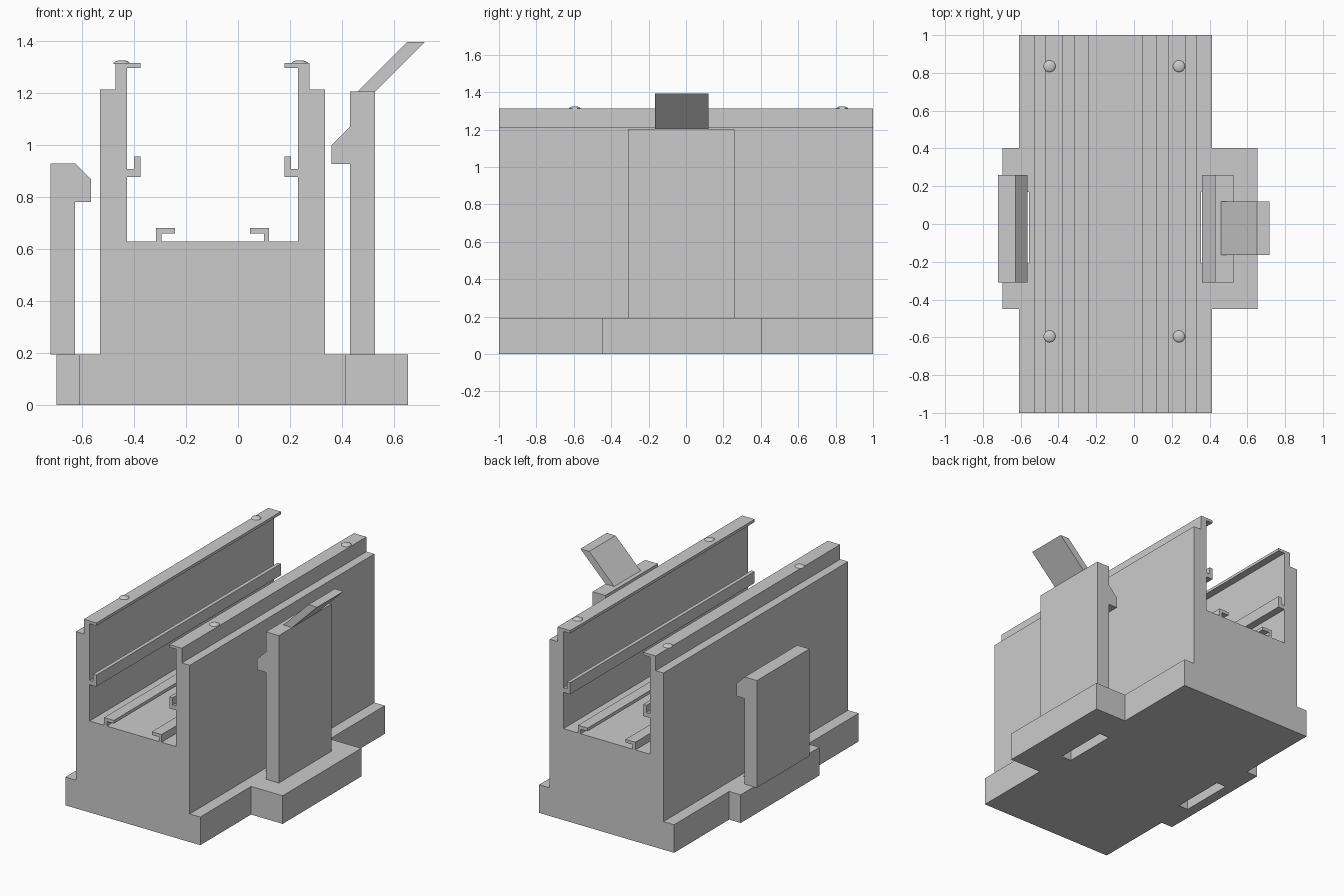
import bpy, bmesh, math
from mathutils import Matrix

if "Cube" in bpy.data.objects:
    bpy.data.objects.remove(bpy.data.objects["Cube"])

grey = bpy.data.materials.new("plain_grey")
grey.diffuse_color = (0.6, 0.6, 0.6, 1)
grey.use_nodes = True
grey.node_tree.nodes["Principled BSDF"].inputs["Base Color"].default_value = grey.diffuse_color


def finish(name, bm):
    bmesh.ops.recalc_face_normals(bm, faces=bm.faces[:])
    mesh = bpy.data.meshes.new(name)
    bm.to_mesh(mesh)
    bm.free()
    mesh.materials.append(grey)
    obj = bpy.data.objects.new(name, mesh)
    bpy.context.collection.objects.link(obj)
    return obj


def extrude_profile(name, points, y0, y1):
    """Extrude an (x, z) outline along y."""
    bm = bmesh.new()
    face = bm.faces.new([bm.verts.new((x, y0, z)) for x, z in points])
    out = bmesh.ops.extrude_face_region(bm, geom=[face])
    verts = [g for g in out["geom"] if isinstance(g, bmesh.types.BMVert)]
    bmesh.ops.translate(bm, verts=verts, vec=(0, y1 - y0, 0))
    return finish(name, bm)


def box(name, x0, x1, y0, y1, z0, z1):
    return extrude_profile(name, [(x0, z0), (x1, z0), (x1, z1), (x0, z1)], y0, y1)


def combine(target, tool, operation):
    mod = target.modifiers.new("combine", 'BOOLEAN')
    mod.operation, mod.solver, mod.object = operation, 'EXACT', tool
    bpy.context.view_layer.objects.active = target
    bpy.ops.object.modifier_apply(modifier=mod.name)
    bpy.data.objects.remove(tool)


# Housing: symmetric channel outline, as offsets from its centre line
CX, BASE_Z = -0.098, 0.193
half = [
    (0.512, 0), (0.512, BASE_Z), (0.432, BASE_Z), (0.432, 1.212),   # base step, outer wall
    (0.372, 1.212), (0.372, 1.313), (0.277, 1.313), (0.277, 1.294),  # top lip
    (0.328, 1.294), (0.328, 0.906), (0.302, 0.906), (0.302, 0.955),  # side ledge
    (0.277, 0.955), (0.277, 0.876), (0.328, 0.876), (0.328, 0.627),
    (0.218, 0.627), (0.218, 0.68), (0.144, 0.68), (0.144, 0.658),    # floor rail
    (0.197, 0.658), (0.197, 0.627),
]
outline = [(CX + x, z) for x, z in half] + [(CX - x, z) for x, z in reversed(half)]
housing = extrude_profile("housing", outline, -1, 1)

# Side tabs on the base, with a slot through each
combine(housing, box("left_tab", -0.697, -0.58, -0.45, 0.403, 0, BASE_Z), 'UNION')
combine(housing, box("right_tab", 0.38, 0.654, -0.45, 0.403, 0, BASE_Z), 'UNION')
for x0, x1 in ((-0.627, -0.555), (0.355, 0.43)):
    combine(housing, box("slot_cutter", x0, x1, -0.21, 0.17, -0.1, 0.3), 'DIFFERENCE')
bm = bmesh.new()
bm.from_mesh(housing.data)
bmesh.ops.dissolve_limit(bm, angle_limit=math.radians(1), verts=bm.verts[:], edges=bm.edges[:])
bm.to_mesh(housing.data)
bm.free()

# Hooked clips standing on the tabs
extrude_profile("left_clip", [
    (-0.72, BASE_Z), (-0.627, BASE_Z), (-0.627, 0.78), (-0.565, 0.78),
    (-0.565, 0.866), (-0.627, 0.928), (-0.72, 0.928)], -0.31, 0.26)
extrude_profile("right_clip", [
    (0.43, BASE_Z), (0.527, BASE_Z), (0.527, 1.204), (0.43, 1.204),
    (0.43, 1.068), (0.36, 0.998), (0.36, 0.925), (0.43, 0.925)], -0.31, 0.26)

# Slanted release lever on the taller clip
extrude_profile("release_lever", [
    (0.46, 1.204), (0.527, 1.204), (0.717, 1.394), (0.65, 1.394)], -0.165, 0.12)

# Small domes on the top lips
for x in (-0.447, 0.238):
    for y in (-0.595, 0.835):
        bm = bmesh.new()
        bmesh.ops.create_uvsphere(bm, u_segments=24, v_segments=12, radius=0.032)
        cut = bmesh.ops.bisect_plane(bm, geom=bm.verts[:] + bm.edges[:] + bm.faces[:],
                                     plane_co=(0, 0, 0), plane_no=(0, 0, 1), clear_inner=True)
        rim = [g for g in cut["geom_cut"] if isinstance(g, bmesh.types.BMEdge)]
        bmesh.ops.edgeloop_fill(bm, edges=rim)
        bmesh.ops.transform(bm, verts=bm.verts[:],
                            matrix=Matrix.Translation((x, y, 1.311)) @ Matrix.Diagonal((1, 1, 0.42, 1)))
        dome = finish("lip_dome", bm)
        for poly in dome.data.polygons:
            poly.use_smooth = len(poly.vertices) < 5
